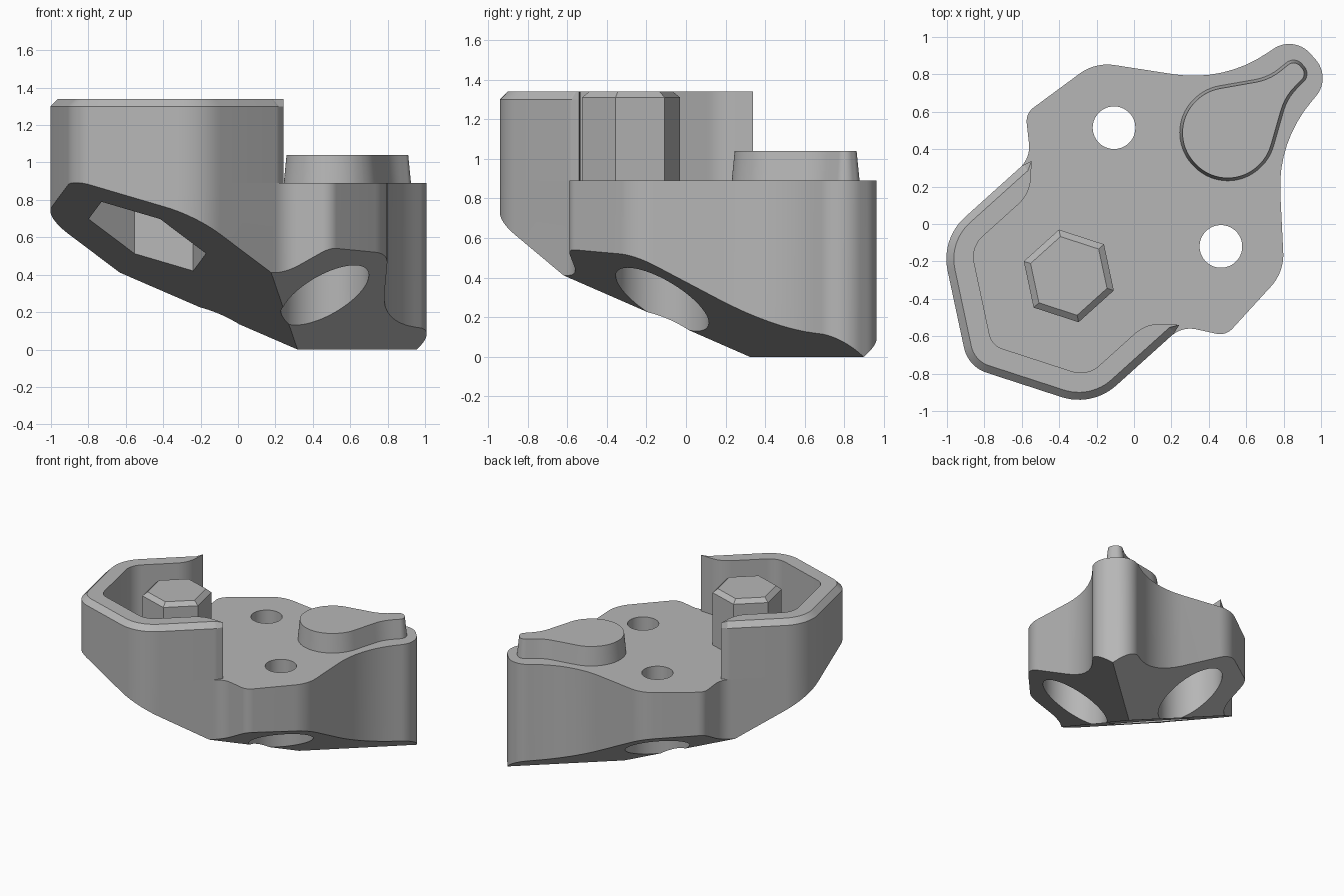
import bpy, bmesh
from math import radians, tan, pi, cos, sin
from mathutils import Matrix, Vector

cube = bpy.data.objects.get("Cube")
if cube:
    bpy.data.objects.remove(cube)

DECK, RIM = 0.89, 1.34
# The part is symmetric about a line turned 42 degrees; everything is built along it
FRAME = Matrix.Translation((0.179, 0.1975, 0)) @ Matrix.Rotation(radians(42), 4, 'Z')

grey = bpy.data.materials.new("plain grey")
grey.use_nodes = True
grey.diffuse_color = (0.47, 0.47, 0.47, 1)
grey.node_tree.nodes["Principled BSDF"].inputs["Base Color"].default_value = grey.diffuse_color


def rounded(corners, closed=True):
    """Round each (x, y, radius) corner of a path with an arc."""
    path, n = [], len(corners)
    for i, (x, y, r) in enumerate(corners):
        p = Vector((x, y))
        if r == 0 or (not closed and i in (0, n - 1)):
            path.append(p)
            continue
        a = (Vector(corners[i - 1][:2]) - p).normalized()
        b = (Vector(corners[(i + 1) % n][:2]) - p).normalized()
        half = a.angle(b) / 2
        centre = p + (a + b).normalized() * (r / sin(half))
        start = p + a * (r / tan(half)) - centre
        sweep = (pi - 2 * half) * (1 if a.x * b.y - a.y * b.x < 0 else -1)
        steps = max(3, int(abs(sweep) / radians(5)))
        for k in range(steps + 1):
            path.append(centre + Matrix.Rotation(sweep * k / steps, 2) @ start)
    return path


def mirrored(half):
    """Add the other side of a half path that runs with y >= 0."""
    return half + [(x, -y, r) for x, y, r in reversed(half) if y > 0]


def inset(loop, d):
    """Move a closed loop inward by d."""
    n = len(loop)
    area = sum(loop[i - 1].x * loop[i].y - loop[i].x * loop[i - 1].y for i in range(n))
    side = 1 if area > 0 else -1
    out = []
    for i, p in enumerate(loop):
        a, b = (p - loop[i - 1]).normalized(), (loop[(i + 1) % n] - p).normalized()
        na, nb = Vector((-a.y, a.x)), Vector((-b.y, b.x))
        m = (na + nb).normalized()
        out.append(p + m * side * d / max(0.4, m.dot(nb)))
    return out


def ring(x, y, r, n):
    return [Vector((x + r * cos(2 * pi * k / n), y + r * sin(2 * pi * k / n))) for k in range(n)]


def stack(name, layers, planes=()):
    """Skin a pile of (z, loop) layers, then trim it below the given planes."""
    bm = bmesh.new()
    rows = [[bm.verts.new((p.x, p.y, z)) for p in loop] for z, loop in layers]
    n = len(rows[0])
    for low, high in zip(rows, rows[1:]):
        for i in range(n):
            bm.faces.new((low[i - 1], low[i], high[i], high[i - 1]))
    bm.faces.new(rows[0])
    bm.faces.new(rows[-1])
    bmesh.ops.remove_doubles(bm, verts=bm.verts, dist=0.0005)
    bmesh.ops.recalc_face_normals(bm, faces=bm.faces)
    for co, normal in planes:
        bmesh.ops.bisect_plane(bm, geom=bm.verts[:] + bm.edges[:] + bm.faces[:],
                               plane_co=co, plane_no=normal, clear_inner=True)
        bmesh.ops.holes_fill(bm, edges=[e for e in bm.edges if e.is_boundary], sides=0)
    bmesh.ops.recalc_face_normals(bm, faces=bm.faces)
    mesh = bpy.data.meshes.new(name)
    bm.to_mesh(mesh)
    bm.free()
    mesh.materials.append(grey)
    obj = bpy.data.objects.new(name, mesh)
    obj.matrix_world = FRAME
    bpy.context.collection.objects.link(obj)
    return obj


def cut(target, cutter):
    cutter.hide_render = True
    mod = target.modifiers.new("cut", 'BOOLEAN')
    mod.operation, mod.solver, mod.object = 'DIFFERENCE', 'EXACT', cutter
    bpy.context.view_layer.objects.active = target
    bpy.ops.object.modifier_apply(modifier=mod.name)
    bpy.data.objects.remove(cutter)


# Body: outline prism with a sloping rear underside and a keel below the tip
outline = rounded(mirrored([
    (-1.435, 0, 0.18), (-1.086, 0.605, 0.3), (-0.44, 0.605, 0.15), (-0.30, 0.80, 0.09),
    (0.16, 0.755, 0.25), (0.60, 0.215, 0.7), (1.045, 0.152, 0.15)]))
body = stack("body", [(-0.6, outline), (DECK, outline)], [
    ((0, 0, 0.105), (0.56, 0, 1)), ((0, 0, 0), (0, 0.68, 1)), ((0, 0, 0), (0, -0.68, 1))])

# Screw holes with wide counterbores, and a hexagonal socket below
for side in (1, -1):
    for r, top in ((0.235, 0.70), (0.114, 1.0)):
        hole = ring(0, 0.427 * side, r, 64)
        cut(body, stack("hole_cutter", [(-0.3, hole), (top, hole)]))
socket = ring(-0.893, 0, 0.33, 6)
cut(body, stack("socket_cutter", [(0.1, socket), (0.81, socket)]))

# Wall: a rim around the hexagonal end, chamfered on the outside
tip = (-0.446, 0.59, 0)
outer = rounded(mirrored([(-1.435, 0, 0.18), (-1.086, 0.605, 0.3), (-0.5, 0.605, 0.08), tip])[::-1], False)
half_outer = [(-1.435, 0, 0.18), (-1.086, 0.605, 0.3), (-0.5, 0.605, 0.08), tip]
half_inner = [(-1.264, 0, 0.1), (-0.996, 0.465, 0.15), (-0.57, 0.465, 0.2), tip]


def open_path(half):
    """Run from the lower tip around the end to the upper tip."""
    return rounded([(x, -y, r) for x, y, r in reversed(half[1:])] + half, False)


outer = open_path(half_outer)
inner = open_path(half_inner)[::-1][1:-1]
wall_loop = outer + inner
moved = inset(wall_loop, 0.04)
last = len(outer) - 1
wall_top = [moved[i] if 0 < i < last else p for i, p in enumerate(wall_loop)]
wall = stack("wall", [(DECK, wall_loop), (RIM - 0.04, wall_loop), (RIM, wall_top)])

# Hexagonal post with a chamfered top
post = ring(-0.71, 0, 0.253, 6)
post = stack("hex_post", [(DECK, post), (RIM - 0.03, post), (RIM, inset(post, 0.033))])

# Teardrop boss, slightly tapered
drop = rounded(mirrored([(0.179, 0.255, 0.25), (0.507, 0.255, 0.25),
                         (0.795, 0.075, 0.28), (0.975, 0.066, 0.06)]))
boss = stack("teardrop_boss", [(DECK, drop), (1.04, inset(drop, 0.015))])

# Smooth the curved sides and keep the edges crisp
bpy.ops.object.select_all(action='DESELECT')
for obj in (body, wall, post, boss):
    obj.select_set(True)
bpy.context.view_layer.objects.active = body
bpy.ops.object.shade_smooth_by_angle(angle=radians(25))
